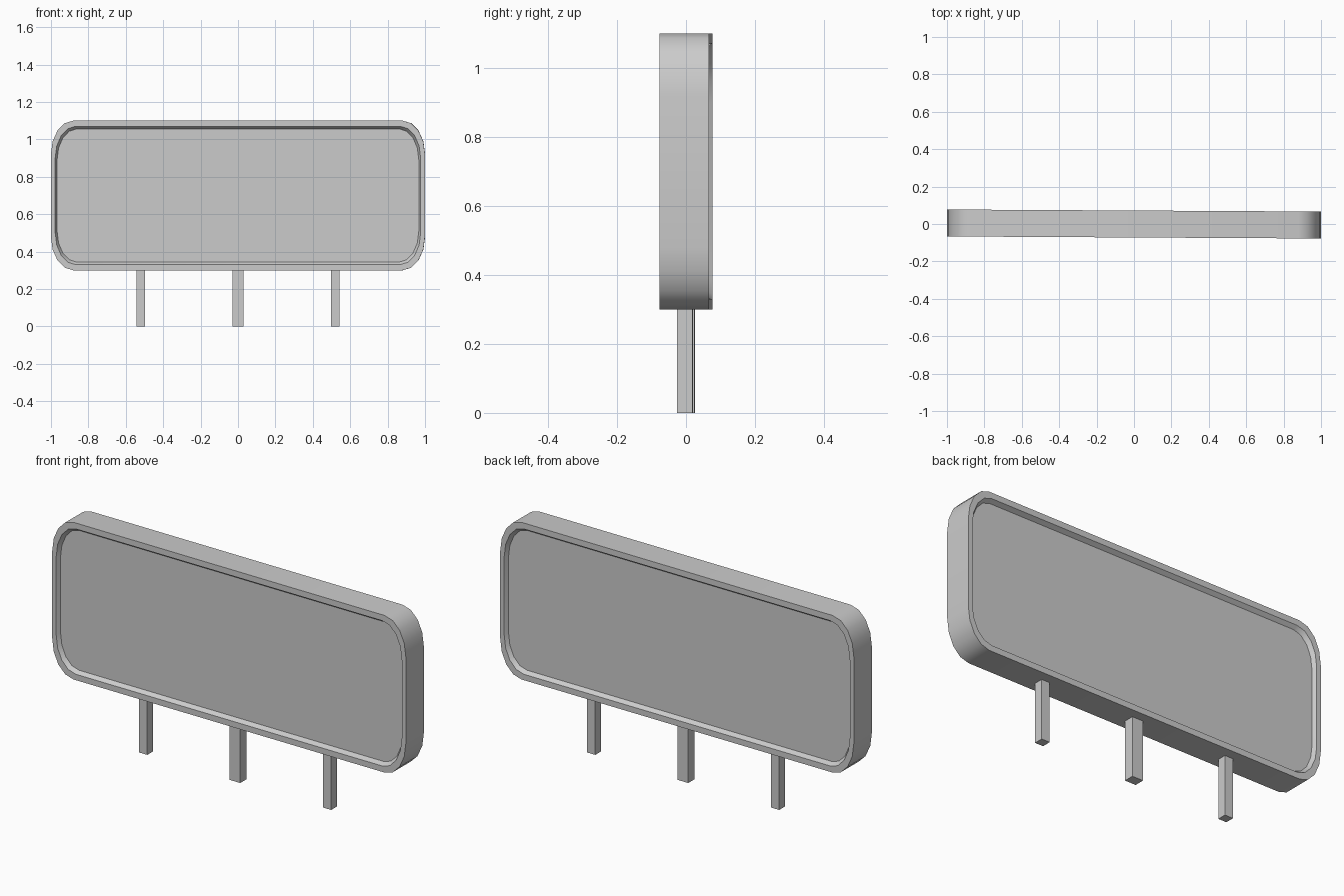
import bpy, bmesh
from math import cos, sin, pi, radians

if "Cube" in bpy.data.objects:
    bpy.data.objects.remove(bpy.data.objects["Cube"])

YAW = -0.0055   # the whole sign is turned very slightly
CZ = 0.7        # height of the board centre


def outline(hx, hz, rx, rz, seg=4):
    """Rounded rectangle in x/z with elliptical corners."""
    pts = []
    for q, (sx, sz) in enumerate(((1, 1), (-1, 1), (-1, -1), (1, -1))):
        for i in range(seg + 1):
            a = (q + i / seg) * pi / 2
            pts.append((sx * (hx - rx) + rx * cos(a),
                        CZ + sz * (hz - rz) + rz * sin(a)))
    return pts


def make_object(name, bm, smooth=False):
    bmesh.ops.recalc_face_normals(bm, faces=bm.faces)
    me = bpy.data.meshes.new(name)
    bm.to_mesh(me)
    bm.free()
    ob = bpy.data.objects.new(name, me)
    bpy.context.collection.objects.link(ob)
    ob.rotation_euler.z = YAW
    if smooth:
        bpy.context.view_layer.objects.active = ob
        ob.select_set(True)
        bpy.ops.object.shade_smooth_by_angle(angle=radians(35))
        ob.select_set(False)
    return ob


# Board: rounded case with a raised rim and recessed panel on both faces
outer = outline(1.0, 0.4, 0.12, 0.18)
rim = outline(0.977, 0.37, 0.11, 0.17)
panel = outline(0.967, 0.356, 0.105, 0.165)
D, R = 0.072, 0.052
stations = [(panel, -R), (rim, -D), (outer, -D), (outer, D), (rim, D), (panel, R)]
bm = bmesh.new()
rings = [[bm.verts.new((x, y, z)) for x, z in prof] for prof, y in stations]
n = len(outer)
for a, b in zip(rings, rings[1:]):
    for i in range(n):
        j = (i + 1) % n
        bm.faces.new((a[i], a[j], b[j], b[i]))
bm.faces.new(rings[0])
bm.faces.new(rings[-1])
make_object("sign_board", bm, smooth=True)


# Posts: wider one in the middle, slim ones at the sides
def post(name, x, wx, wy, top=0.3):
    bm = bmesh.new()
    bmesh.ops.create_cube(bm, size=1)
    for v in bm.verts:
        v.co = (x + v.co.x * wx, v.co.y * wy, (v.co.z + 0.5) * top)
    make_object(name, bm)


post("middle_post", 0, 0.06, 0.05)
for side, s in (("left", -1), ("right", 1)):
    post(side + "_post", s * 0.52, 0.045, 0.045)
